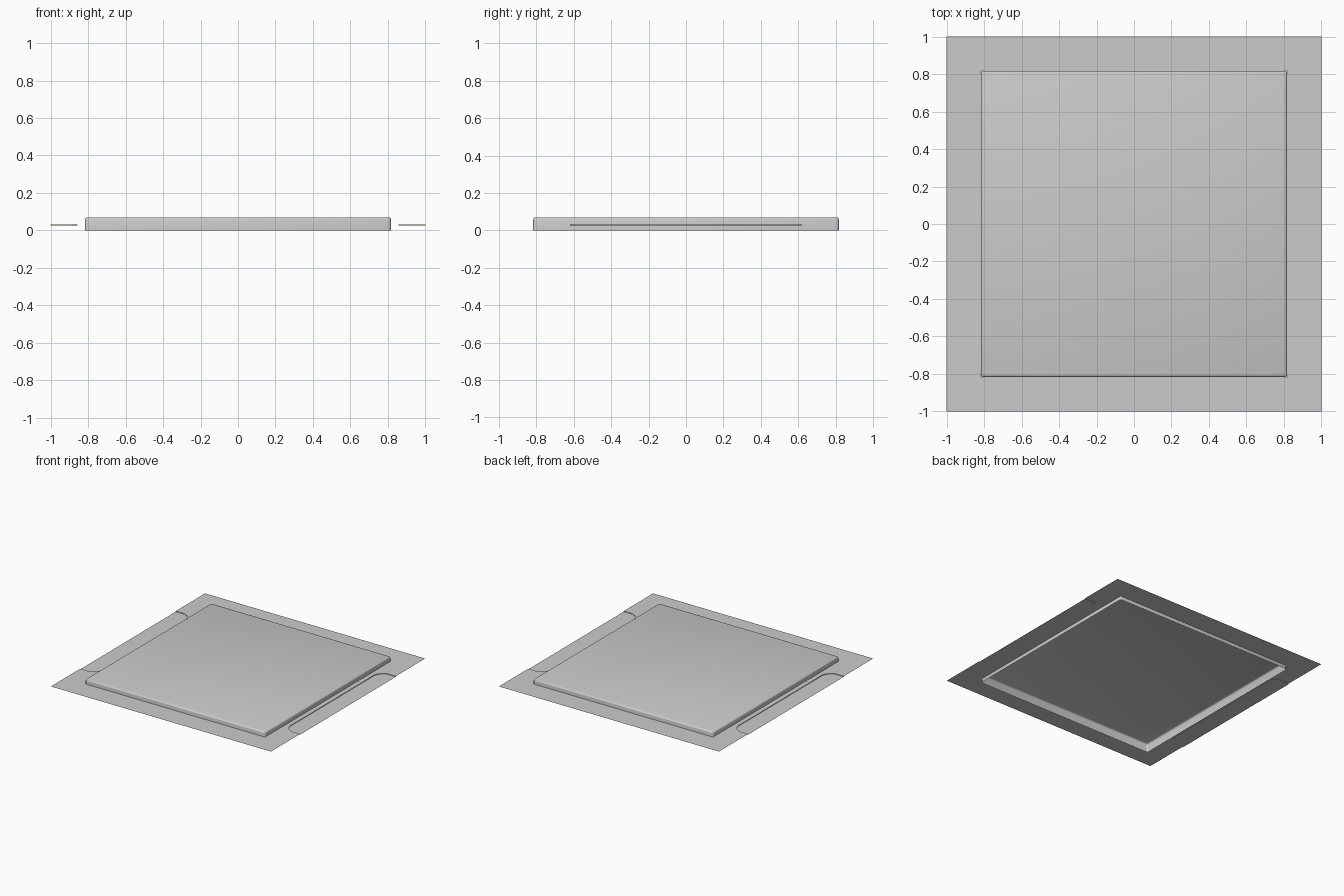
import bpy, bmesh

if "Cube" in bpy.data.objects:
    bpy.data.objects.remove(bpy.data.objects["Cube"])

HALF = 0.817      # half width of the raised panel
Z_FRAME = 0.03    # level of the thin flat border
STEP = 0.005      # depth of the side recesses


def finish(bm, name):
    mesh = bpy.data.meshes.new(name)
    bm.to_mesh(mesh)
    bm.free()
    obj = bpy.data.objects.new(name, mesh)
    bpy.context.collection.objects.link(obj)
    return obj


# Raised panel: hollow shell, open underneath, softened top and corner edges
bm = bmesh.new()
bmesh.ops.create_cube(bm, size=1)
for v in bm.verts:
    v.co = (v.co.x * 2 * HALF, v.co.y * 2 * HALF, (v.co.z + 0.5) * 0.07)
bottom = [f for f in bm.faces if f.normal.z < -0.5]
bmesh.ops.delete(bm, geom=bottom, context='FACES_ONLY')
edges = [e for e in bm.edges if max(v.co.z for v in e.verts) > 0.05]
bmesh.ops.bevel(bm, geom=edges, offset=0.013, segments=3, profile=0.5,
                affect='EDGES', clamp_overlap=True)
for f in bm.faces:
    f.smooth = True
finish(bm, "raised_panel")

# Flat border: front and back strips, side strips with shallow recessed tabs
bm = bmesh.new()


def face(points, sign=1):
    verts = [bm.verts.new((x * sign, y, z)) for x, y, z in points]
    bm.faces.new(verts if sign > 0 else verts[::-1])


for y0, y1 in ((-1, -HALF), (HALF, 1)):
    face([(-1, y0, Z_FRAME), (1, y0, Z_FRAME), (1, y1, Z_FRAME), (-1, y1, Z_FRAME)])

corner = [(1, 0.62), (0.92, 0.62), (0.885, 0.6), (0.864, 0.573), (0.856, 0.545)]
outline = [(x, -y) for x, y in corner] + corner[::-1]
low = Z_FRAME - STEP
for s in (1, -1):
    face([(HALF, -HALF, Z_FRAME), (1, -HALF, Z_FRAME)]
         + [(x, y, Z_FRAME) for x, y in outline]
         + [(1, HALF, Z_FRAME), (HALF, HALF, Z_FRAME)], s)
    # recessed tab and its little step wall
    face([(x, y, low) for x, y in outline[::-1]], s)
    for (xa, ya), (xb, yb) in zip(outline, outline[1:]):
        face([(xa, ya, Z_FRAME), (xa, ya, low), (xb, yb, low), (xb, yb, Z_FRAME)], s)

bmesh.ops.remove_doubles(bm, verts=bm.verts, dist=0.0005)
bm.normal_update()
for f in bm.faces:
    if f.normal.z < -0.5:
        f.normal_flip()
finish(bm, "flat_border")
